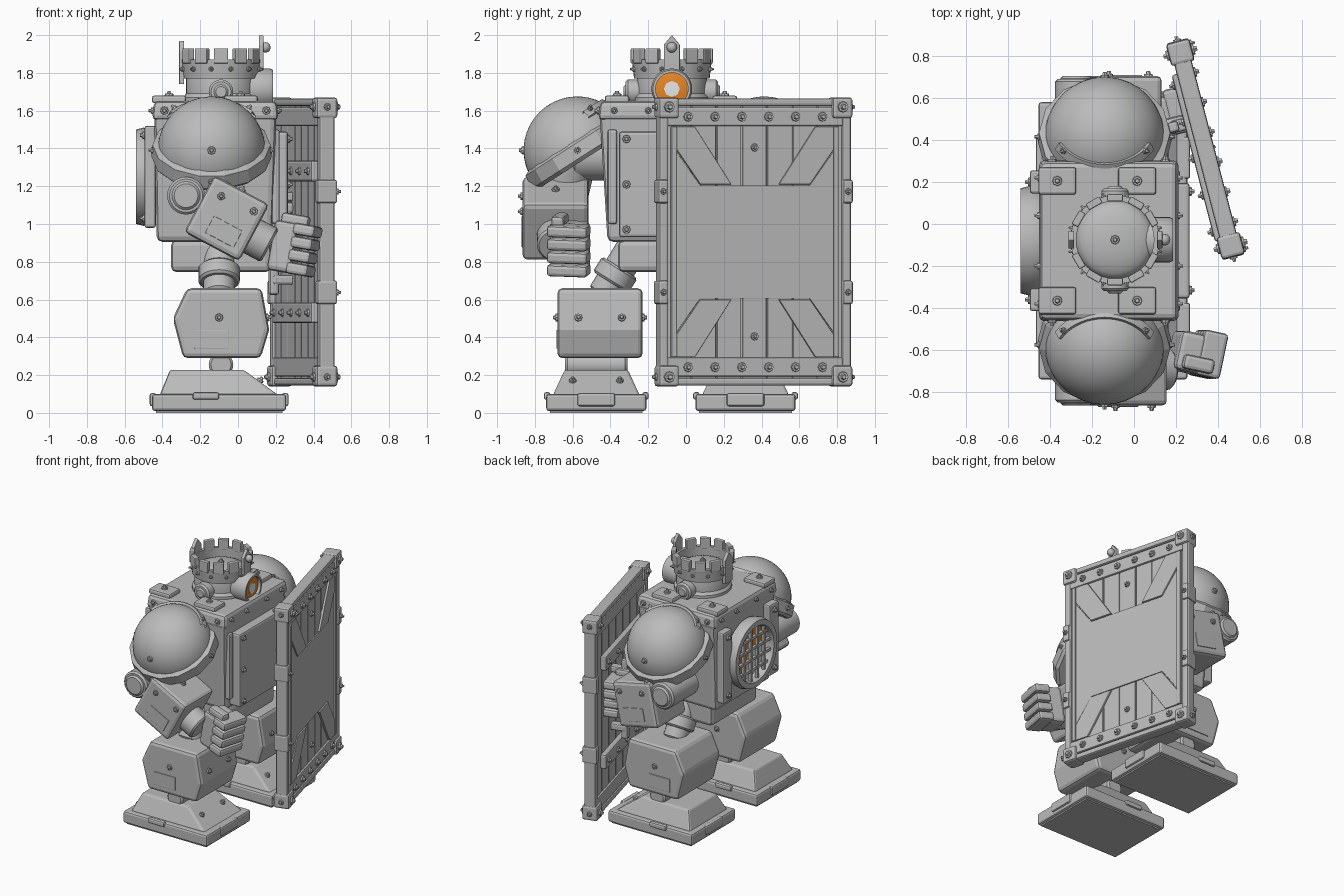
import bpy, bmesh
from math import radians, pi, cos, sin
from mathutils import Matrix, Vector

if "Cube" in bpy.data.objects:
    bpy.data.objects.remove(bpy.data.objects["Cube"])

YM = -0.08  # body symmetry plane
T = Matrix.Translation
I = Matrix.Identity(4)


def material(name, rgb):
    m = bpy.data.materials.new(name)
    m.use_nodes = True
    m.diffuse_color = (*rgb, 1)
    m.node_tree.nodes["Principled BSDF"].inputs["Base Color"].default_value = (*rgb, 1)
    return m


STEEL = material("steel grey", (0.5, 0.5, 0.5))
ORANGE = material("glowing orange", (0.8, 0.24, 0.02))
PALE = material("pale light", (0.8, 0.8, 0.8))


def rot(deg, axis):
    return Matrix.Rotation(radians(deg), 4, axis)


def aim(p, d):
    return T(Vector(p)) @ Vector(d).to_track_quat('Z', 'Y').to_matrix().to_4x4()


def finish(name, bm, mat=STEEL, M=I, bevel=0, smooth=False):
    bm.transform(M)
    bmesh.ops.recalc_face_normals(bm, faces=bm.faces)
    me = bpy.data.meshes.new(name)
    bm.to_mesh(me)
    bm.free()
    me.materials.append(mat)
    ob = bpy.data.objects.new(name, me)
    bpy.context.collection.objects.link(ob)
    if smooth:
        for p in me.polygons:
            p.use_smooth = True
        me.set_sharp_from_angle(angle=radians(32))
    if bevel:
        b = ob.modifiers.new("bevel", 'BEVEL')
        b.width, b.segments, b.limit_method = bevel, 2, 'ANGLE'
    return ob


def box(name, c, size, M=I, bevel=0.012, top=(1, 1), mat=STEEL, shift=0):
    bm = bmesh.new()
    bmesh.ops.create_cube(bm, size=1)
    for v in bm.verts:
        if v.co.z > 0:
            v.co.x = v.co.x * top[0] + shift / size[0]
            v.co.y *= top[1]
    bm.transform(T(c) @ Matrix.Diagonal((*size, 1)))
    return finish(name, bm, mat, M, bevel)


def prism(name, pts, w0, w1, M=I, plane='XZ', bevel=0.0):
    bm = bmesh.new()
    place = (lambda u, v, w: (u, w, v)) if plane == 'XZ' else (lambda u, v, w: (w, u, v))
    f = bm.faces.new([bm.verts.new(place(u, v, w0)) for u, v in pts])
    g = bmesh.ops.extrude_face_region(bm, geom=[f])["geom"]
    bmesh.ops.translate(bm, vec=place(0, 0, w1 - w0), verts=[e for e in g if isinstance(e, bmesh.types.BMVert)])
    return finish(name, bm, STEEL, M, bevel)


def lathe(name, pts, M=I, n=32, closed=False, mat=STEEL, smooth=True, arc=2 * pi):
    bm = bmesh.new()
    vs = [bm.verts.new((r, 0, h)) for r, h in pts]
    pairs = list(zip(vs, vs[1:])) + ([(vs[-1], vs[0])] if closed else [])
    es = [bm.edges.new(p) for p in pairs]
    bmesh.ops.spin(bm, geom=vs + es, cent=(0, 0, 0), axis=(0, 0, 1), angle=arc, steps=n)
    bmesh.ops.remove_doubles(bm, verts=bm.verts, dist=1e-5)
    return finish(name, bm, mat, M, 0, smooth)


def rod(name, a, b, r, n=24, M=I, c=0.012):
    d = Vector(b) - Vector(a)
    h = d.length
    return lathe(name, [(0, 0), (r - c, 0), (r, c), (r, h - c), (r - c, h), (0, h)], M @ aim(a, d), n)


def dome_points(r, a0, a1, n=10):
    return [(r * cos(a0 + (a1 - a0) * i / n), r * sin(a0 + (a1 - a0) * i / n)) for i in range(n + 1)]


bolts = bmesh.new()


def bolt(p, d, M=I, r=0.022):
    A = M @ aim(p, d)
    bmesh.ops.create_cone(bolts, cap_ends=True, segments=8, radius1=r, radius2=r * .9, depth=.012, matrix=A @ T((0, 0, .004)))
    bmesh.ops.create_cone(bolts, cap_ends=True, segments=6, radius1=r * .6, radius2=r * .4, depth=.016, matrix=A @ T((0, 0, .016)))


# torso
box("torso", (-.125, YM, 1.25), (.61, .67, .69), bevel=.03, top=(1.06, 1.13), shift=.005)
box("torso_lid", (-.12, YM, 1.6), (.67, .77, .1), bevel=.025, top=(.97, .97))
box("pelvis", (-.09, YM, .83), (.53, .56, .17), bevel=.03)
box("chest_panel", (.215, YM, 1.21), (.1, .55, .56), bevel=.015)
for s in (-1, 1):
    for z in (.97, 1.21, 1.45):
        bolt((.265, YM + s * .235, z), (1, 0, 0))
    box("chest_hinge_plate", (.2, YM + s * .31, 1.25), (.04, .05, .5))
    for x in (-.365, .015):
        box("roof_plate", (x, YM + s * .285, 1.66), (.18, .13, .04))
        bolt((x, YM + s * .285, 1.68), (0, 0, 1), r=.024)
    for x in (-.39, -.12, .15):
        bolt((x, YM + s * .38, 1.6), (0, s, 0))
    for y in (.12, .3):
        bolt((.21, YM + s * y, 1.6), (1, 0, 0), r=.018)
        bolt((-.45, YM + s * y, 1.6), (-1, 0, 0), r=.018)

    # back plates beside the grille
    box("back_plate", (-.465, YM + s * .28, 1.25), (.06, .11, .54))
    for z in (1.03, 1.47):
        bolt((-.495, YM + s * .28, z), (-1, 0, 0))

# round back grille
G = aim((-.45, YM, 1.25), (-1, 0, 0))
lathe("grille_ring", [(.2, 0), (.25, 0), (.26, .05), (.25, .09), (.21, .09), (.2, .07)], G, 32, True)
glow = lathe("furnace_glow", [(0, .02), (.205, .02)], G, 32, mat=ORANGE, smooth=False)
glow.data.materials.append(PALE)
for p in glow.data.polygons:
    p.material_index = int((p.center.y - YM) + (p.center.z - 1.25) < -.1)
for k in (-.12, -.04, .04, .12):
    w = 2 * (.205 ** 2 - k * k) ** .5
    box("grille_bar", (-.515, YM + k, 1.25), (.025, .022, w), bevel=.004)
    box("grille_bar", (-.51, YM, 1.25 + k), (.025, w, .022), bevel=.004)

# head
HX, HY = -.09, YM + .005
H = T((HX, HY, 0))
lathe("head", [(0, 1.62), (.2, 1.62), (.2, 1.67), (.185, 1.69), (.185, 1.78)]
      + [(r, 1.78 + h * .35) for r, h in dome_points(.185, 0, pi / 2, 6)], H, 40)
lathe("crown_band", [(.185, 1.77), (.2, 1.77), (.212, 1.87), (.185, 1.87)], H, 40, True)
bolt((HX, HY, 1.845), (0, 0, 1))
for i in range(12):
    R = H @ rot(i * 30, 'Z')
    if i % 6:
        box("crown_merlon", (.2, 0, 1.89), (.035, .075, .08), R, .006)
    Q = H @ rot(i * 30 + 15, 'Z')
    bolt((.205, 0, 1.82), (1, 0, 0), Q, .014)
spike = [(-.042, 1.77), (.042, 1.77), (.042, 1.95), (0, 2), (-.042, 1.95)]
prism("crown_front_spike", spike, .2, .225, H, 'YZ', .004)
prism("crown_back_spike", [(u, v - .03) for u, v in spike], -.222, -.195, H, 'YZ', .004)
lathe("crown_gem", dome_points(.028, -pi / 2, pi / 2, 6), T((HX + .235, HY, 1.935)), 12)

# eye
E = aim((.05, HY, 1.715), (1, 0, 0))
lathe("eye_tube", [(0, 0), (.1, 0), (.108, .02), (.108, .12), (.1, .135), (.086, .135), (.086, .11), (0, .11)], E, 32)
lathe("eye_lens", [(0, .122), (.05, .12), (.087, .112)], E, 32, mat=ORANGE)
lathe("eye_pupil", [(0, .127), (.042, .125), (.042, .118)], E, 8, mat=PALE)
for s in (-1, 1):
    rod("ear", (HX, HY + s * .15, 1.7), (HX, HY + s * .245, 1.7), .065)
    rod("ear_cap", (HX, HY + s * .2, 1.7), (HX, HY + s * .255, 1.7), .04)


# fist with four stacked fingers
def fist(c, M):
    F = T(c) @ M
    box("palm", (-.05, 0, 0), (.13, .19, .27), F, .025)
    for i in range(4):
        box("finger", (.05, .01, -.105 + i * .07), (.12, .22, .062), F, .018)
    box("thumb", (-.01, -.05, .15), (.15, .07, .06), F, .018)


for s in (-1, 1):
    # shoulder
    S = T((-.14, YM + s * .495, 1.39)) @ rot(-s * 32.7, 'X')
    lathe("shoulder_dome", dome_points(.285, 0, pi / 2, 12), S, 48)
    lathe("shoulder_rim", [(.2, -.06), (.3, -.06), (.318, -.04), (.312, .035), (.28, .05)], S, 14, smooth=False)
    lathe("shoulder_underside", [(0, -.05), (.29, -.05)], S, 14, smooth=False)
    W = S @ rot(-s * 90, 'Z') @ rot(-58, 'Z')
    lathe("shoulder_trim", [(r * k, h * k) for k, a in ((.98, .4), (1.06, .4), (1.06, .55), (.98, .55))
          for r, h in [(.285 * cos(a), .285 * sin(a))]], W, 18, True, arc=radians(116))
    for a in (10, 106):
        bolt((.262, 0, .15), (.87, 0, .5), W @ rot(a, 'Z'), .016)
    for a in (0, 90, 180):
        bolt((.31, 0, 0), (1, 0, 0), S @ rot(s * a, 'Z'), .018)
    bolt((-.14, YM + s * .78, 1.39), (0, s, 0))
    rod("shoulder_axle", (-.14, YM + s * .3, 1.36), (-.14, YM + s * .52, 1.36), .13)

    # arm
    rod("upper_arm", (-.15, YM + s * .52, 1.36), (-.22, YM + s * .58, 1.1), .13)
    rod("elbow", (-.275, YM + s * .45, 1.15), (-.275, YM + s * .77, 1.15), .1)
    rod("elbow_cap", (-.275, YM + s * .6, 1.15), (-.275, YM + s * .785, 1.15), .075)
    A = T((-.06, YM + s * .61, 1.03)) @ rot(28 if s < 0 else 12, 'Y')
    box("forearm", (0, 0, 0), (.33, .35, .34), A, .025)
    box("forearm_hatch", (.02, s * .176, -.07), (.17, .008, .1), A, .003)
    for x, z in ((-.08, .09), (.11, .1)):
        bolt((x, s * .175, z), (0, s, 0), A)
    bolt((0, 0, .17), (0, 0, 1), A)
    rod("wrist", (.14, 0, -.02), (.27, 0, -.02), .1, M=A)

    # leg
    d = s * .375
    rod("hip_tube", (-.1, YM + s * .2, .88), (-.1, YM + s * .36, .62), .085)
    rod("hip_collar", (-.1, YM + s * .27, .77), (-.1, YM + s * .32, .69), .11)
    prism("leg", [(-.27, .66), (.125, .66), (.165, .44), (.12, .29), (-.29, .29), (-.345, .5)],
          YM + s * .15, YM + s * .6, bevel=.025)
    box("leg_hatch", (-.14, YM + s * .6, .39), (.18, .012, .1), bevel=.003)
    bolt((-.1, YM + s * .6, .505), (0, s, 0))
    bolt((-.1, YM + s * .15, .505), (0, -s, 0))
    for y in (-.115, .115):
        bolt((.153, YM + d + y, .505), (1, 0, .18))
    rod("ankle", (-.09, YM + s * .23, .255), (-.09, YM + s * .56, .255), .065)

    # foot
    f = YM + s * .395
    box("foot", (-.1, f, .16), (.63, .46, .135), top=(.62, .73), bevel=.012, shift=-.065)
    box("sole", (-.1, f, .055), (.71, .53, .09), bevel=.015)
    box("sole_base", (-.1, f, .01), (.67, .49, .02), bevel=0)
    for x in (.25, -.45):
        box("sole_clip", (x, f, .07), (.035, .2, .07))
    for y in (-.26, .26):
        box("sole_clip", (-.17, f + y, .09), (.14, .035, .04))
    for y in (-.125, .125):
        bolt((.115, f + y, .17), (.6, 0, .8), r=.02)

fist((.3, -.62, .87), rot(10, 'Y') @ rot(-12, 'Z'))
fist((.17, .52, .98), rot(14, 'Z'))

# shield
M = T((.34, .357, .905)) @ rot(14.6, 'Z')
box("shield_core", (0, 0, 0), (.03, 1, 1.48), M, 0)
for i in range(7):
    box("shield_plank", (0, (i - 3) * .138, 0), (.05, .13, 1.46), M, .005)
for s in (-1, 1):
    box("shield_side_rail", (0, s * .5, 0), (.085, .05, 1.52), M)
    box("shield_end_rail", (0, 0, s * .74), (.085, 1, .04), M)
    box("shield_inner_stile", (.03, s * .444, 0), (.03, .03, 1.22), M, .005)
    box("shield_strap", (0, 0, s * .663), (.08, .96, .1), M, .008)
    box("shield_back_bar", (-.045, -.03, s * .375), (.045, .82, .11), M)
    for k in range(6):
        bolt((.04, (k - 2.5) * .147, s * .663), (1, 0, 0), M, .026)
    for k in range(5):
        bolt((-.067, (k - 2) * .18 - .03, s * .375), (-1, 0, 0), M)
    bolt((.025, 0, s * .5), (1, 0, 0), M)
    for t in (-1, 1):
        box("shield_corner", (0, t * .475, s * .71), (.115, .11, .11), M, .015)
        bolt((.058, t * .475, s * .715), (1, 0, 0), M, .03)
        bolt((-.058, t * .475, s * .715), (-1, 0, 0), M, .026)
        bolt((0, t * .53, s * .715), (0, t, 0), M, .02)
        box("shield_side_clip", (0, t * .505, s * .267), (.11, .055, .125), M, .012)
        bolt((.055, t * .505, s * .267), (1, 0, 0), M, .018)
        prism("shield_brace", [(t * u, s * v) for u, v in
              ((.43, .61), (.33, .61), (.13, .305), (.3, .305), (.43, .49))], .02, .04, M, 'YZ', .004)
prism("shield_centre", [(-.43, .48), (-.3, .3), (.3, .3), (.43, .48), (.43, -.48), (.3, -.3), (-.3, -.3), (-.43, -.48)],
      .02, .034, M, 'YZ', .003)
box("shield_grip", (-.12, .14, .02), (.05, .05, .6), M)
for z in (-.2, .24):
    box("shield_grip_mount", (-.07, .14, z), (.12, .06, .05), M)

finish("bolts", bolts)
